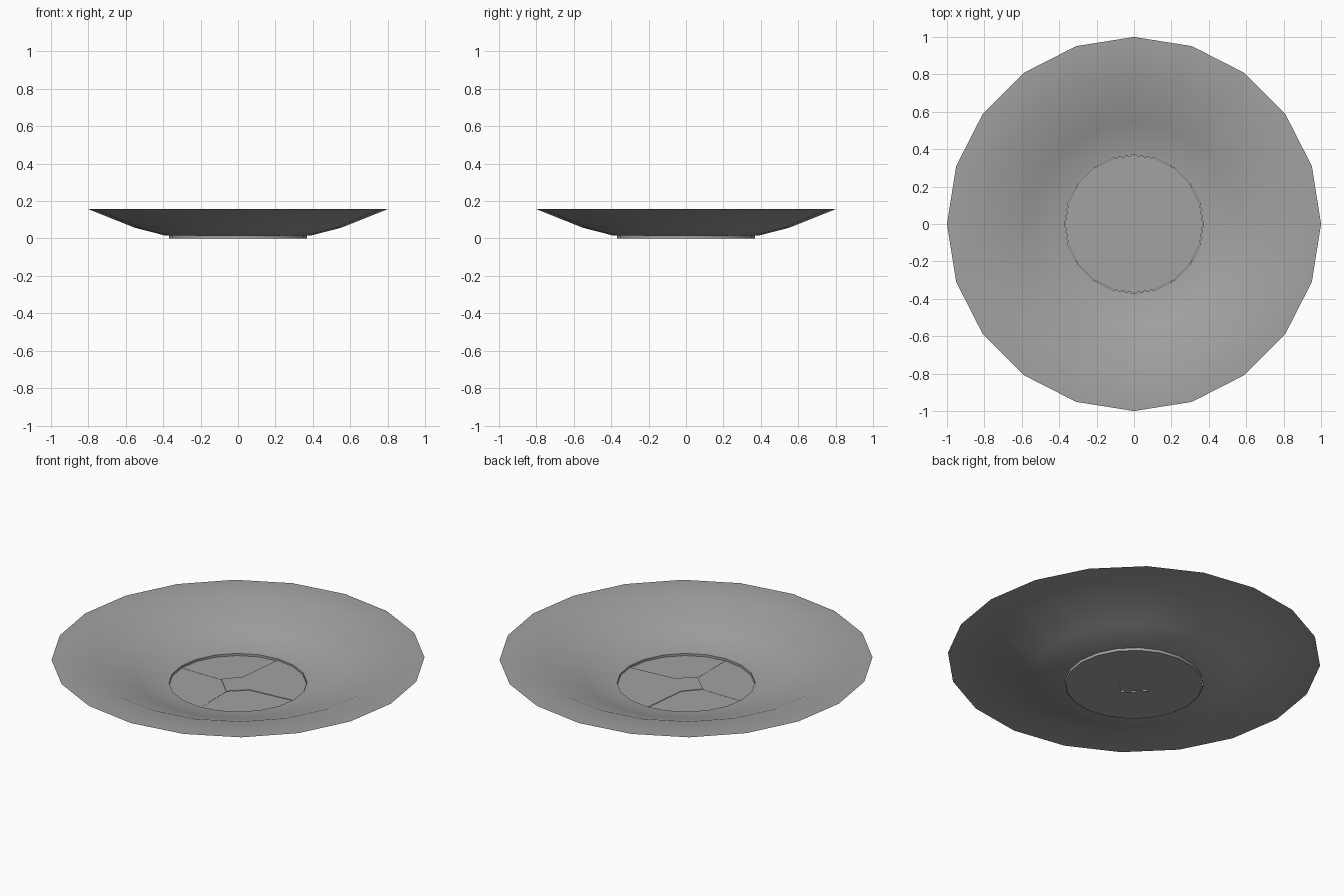
import bpy
import math

SIDES = 20

cube = bpy.data.objects.get("Cube")
if cube:
    bpy.data.objects.remove(cube, do_unlink=True)

grey = bpy.data.materials.new("mid grey")
grey.use_nodes = True
colour = (0.36, 0.36, 0.36, 1)
grey.diffuse_color = colour
grey.node_tree.nodes["Principled BSDF"].inputs["Base Color"].default_value = colour


def add_mesh(name, verts, faces):
    mesh = bpy.data.meshes.new(name)
    mesh.from_pydata(verts, [], faces)
    mesh.materials.append(grey)
    obj = bpy.data.objects.new(name, mesh)
    bpy.context.collection.objects.link(obj)
    return obj


def ring_point(radius, step):
    a = math.tau * step / SIDES
    return radius * math.cos(a), radius * math.sin(a)


def lathe(name, profile):
    """Open surface of revolution, smooth except at sharp corners."""
    verts = [(*ring_point(r, s), z) for r, z in profile for s in range(SIDES)]
    faces = []
    for k in range(len(profile) - 1):
        for s in range(SIDES):
            n = (s + 1) % SIDES
            a, b = k * SIDES, (k + 1) * SIDES
            faces.append((a + s, b + s, b + n, a + n))
    obj = add_mesh(name, verts, faces)
    bpy.ops.object.select_all(action="DESELECT")
    obj.select_set(True)
    bpy.context.view_layer.objects.active = obj
    bpy.ops.object.shade_smooth_by_angle(angle=math.radians(35))


def plate(name, outline, bottom, top):
    """Flat plate from a counter-clockwise outline."""
    n = len(outline)
    verts = [(x, y, z) for z in (bottom, top) for x, y in outline]
    faces = [tuple(reversed(range(n))), tuple(range(n, 2 * n))]
    faces += [(i, (i + 1) % n, n + (i + 1) % n, n + i) for i in range(n)]
    add_mesh(name, verts, faces)


# Dish with a flat outer rim
lathe("dish", [(0.37, 0.015), (0.39, 0.016), (0.55, 0.057),
               (0.80, 0.157), (1.0, 0.157)])

# Short collar around the centre opening
lathe("collar", [(0.37, 0.0), (0.37, 0.015)])

# Four lower leaves, meeting around a diamond-shaped gap
quarter = SIDES // 4
names = ["back_left_leaf", "back_right_leaf", "front_right_leaf", "front_left_leaf"]
for q, name in enumerate(names):
    arc = [ring_point(0.368, q * quarter + s) for s in range(quarter + 1)]
    inner = [ring_point(0.11, (q + 1) * quarter), ring_point(0.11, q * quarter)]
    plate(name, arc + inner, 0.0, 0.003)

# Upper leaf, covering the gap
arc = [ring_point(0.367, s) for s in range(quarter + 1)]
plate("upper_leaf", arc + [(-0.03, 0.09), (-0.11, 0), (0, -0.11), (0.09, -0.025)],
      0.004, 0.007)

# Seams between the other leaves
for name, (x, y) in (("right_seam", (-1, 0)), ("front_seam", (0, -1))):
    w = 0.002
    ends = [(0.11, -w), (0.365, -w), (0.365, w), (0.11, w)]
    plate(name, [(x * r - y * t, y * r + x * t) for r, t in ends], 0.003, 0.004)
